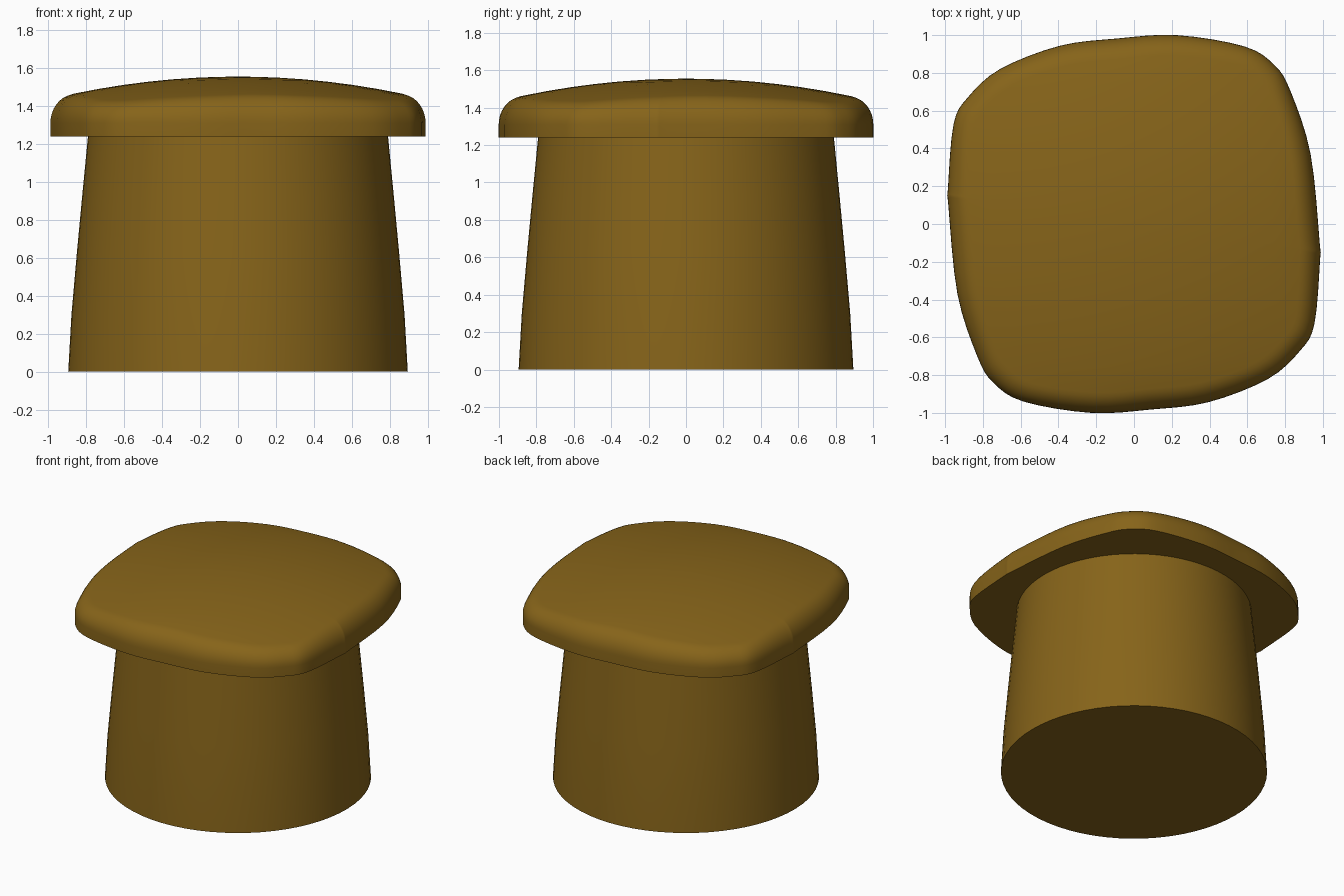
import bpy, math
from mathutils import Vector

if "Cube" in bpy.data.objects:
    bpy.data.objects.remove(bpy.data.objects["Cube"])


def spline(points, steps):
    """Closed Catmull-Rom curve through 2D points."""
    out, n = [], len(points)
    for i in range(n):
        a, b, c, d = (Vector(points[(i + k) % n]) for k in (-1, 0, 1, 2))
        for s in range(steps):
            t = s / steps
            out.append(0.5 * (2 * b + (c - a) * t + (2 * a - 5 * b + 4 * c - d) * t**2
                              + (3 * b - a - 3 * c + d) * t**3))
    return out


def loft(name, rings, mat):
    """Skin matching rings; cap the first and last."""
    n = len(rings[0])
    verts = [v for ring in rings for v in ring]
    faces = [(r * n + i, r * n + (i + 1) % n, (r + 1) * n + (i + 1) % n, (r + 1) * n + i)
             for r in range(len(rings) - 1) for i in range(n)]
    faces.append(tuple(reversed(range(n))))
    faces.append(tuple(range(len(verts) - n, len(verts))))
    mesh = bpy.data.meshes.new(name)
    mesh.from_pydata(verts, [], faces)
    mesh.materials.append(mat)
    ob = bpy.data.objects.new(name, mesh)
    bpy.context.collection.objects.link(ob)
    bpy.ops.object.select_all(action='DESELECT')
    ob.select_set(True)
    bpy.context.view_layer.objects.active = ob
    bpy.ops.object.shade_smooth_by_angle(angle=math.radians(40))
    return ob


mat = bpy.data.materials.new("ochre")
mat.diffuse_color = (0.24, 0.127, 0.01, 1)
mat.use_nodes = True
mat.node_tree.nodes["Principled BSDF"].inputs["Base Color"].default_value = mat.diffuse_color

# Tapered round stem
profile = [(0.895, 0), (0.878, 0.3), (0.85, 0.62), (0.821, 0.93), (0.79, 1.25)]
angles = [2 * math.pi * i / 64 for i in range(64)]
loft("stem", [[(r * math.cos(a), r * math.sin(a), z) for a in angles] for r, z in profile], mat)

# Cap outline: twisted rounded square, repeated by a half turn
half = [(0.983, -0.1), (0.935, 0.37), (0.83, 0.70), (0.745, 0.84), (0.585, 0.94),
        (0.225, 1.0), (-0.09, 0.982), (-0.395, 0.943), (-0.71, 0.82), (-0.88, 0.67),
        (-0.955, 0.53), (-0.985, 0.19)]
outline = spline(half + [(-x, -y) for x, y in half], 4)


def dome(r):
    return 1.555 - 0.12 * r * r


# Flat underside, rounded rim and shallow domed top
bottom, rim_z, inset = 1.24, 1.31, 0.11
rings = [[(p.x, p.y, bottom) for p in outline]]
for k in range(9):
    a = math.radians(80) * k / 8
    off = inset * (1 - math.cos(a)) / (1 - math.cos(math.radians(80)))
    lift = math.sin(a) / math.sin(math.radians(80))
    ring = []
    for p in outline:
        q = p * (1 - off / p.length)
        ring.append((q.x, q.y, rim_z + (dome(p.length - inset) - rim_z) * lift))
    rings.append(ring)
for s in (0.85, 0.7, 0.55, 0.4, 0.25, 0.12, 0.02):
    ring = []
    for p in outline:
        q = p * (1 - inset / p.length) * s
        ring.append((q.x, q.y, dome(q.length)))
    rings.append(ring)
loft("cap", rings, mat)
